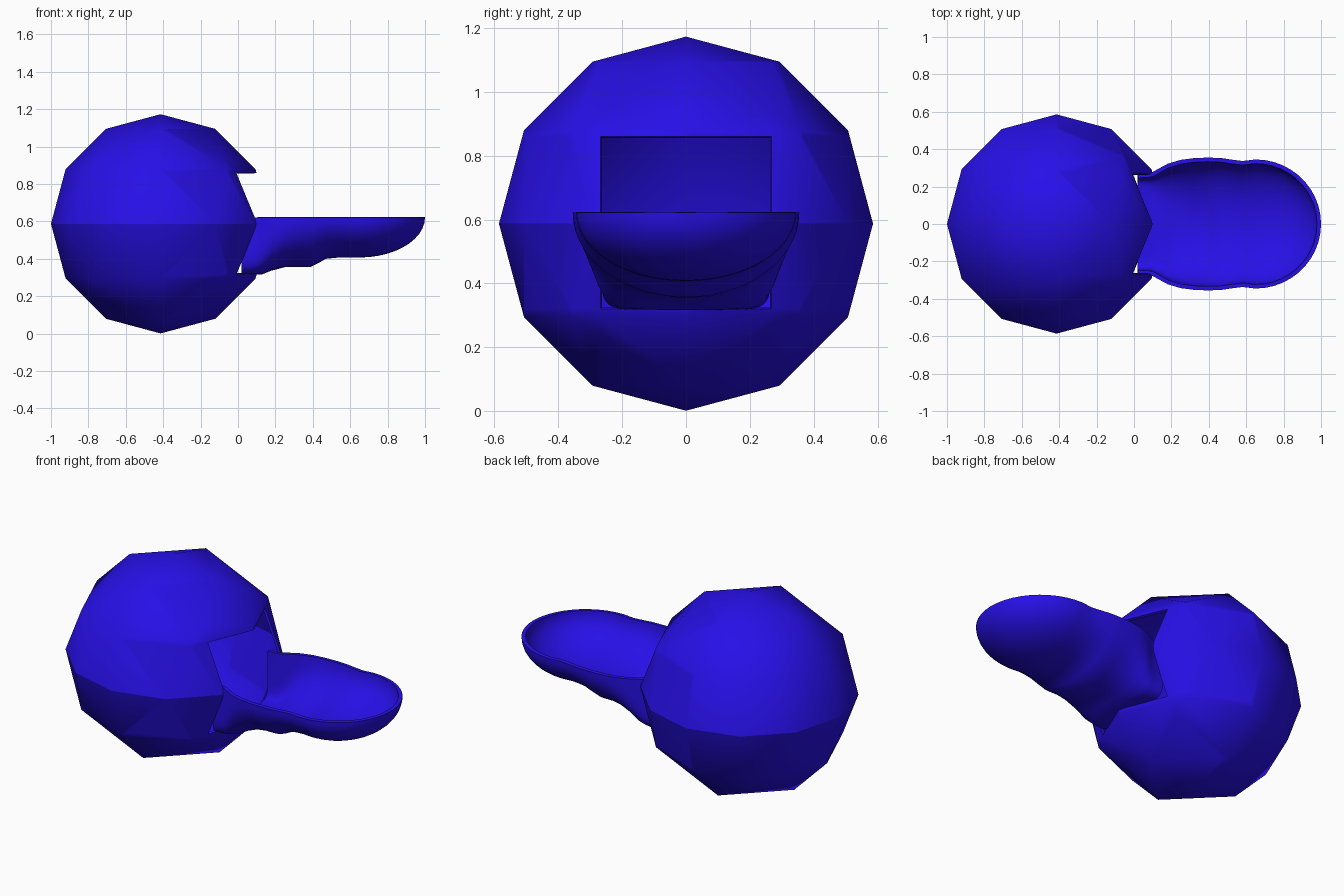
import bpy, bmesh, math
from mathutils import Vector

cube = bpy.data.objects.get("Cube")
if cube:
    bpy.data.objects.remove(cube, do_unlink=True)

blue = bpy.data.materials.new("deep_blue")
blue.use_nodes = True
colour = (0.02, 0.005, 0.80, 1)
blue.diffuse_color = colour
blue.node_tree.nodes["Principled BSDF"].inputs["Base Color"].default_value = colour

RADIUS = 0.586
CENTRE = Vector((-0.414, 0, 0.587))
RIM = 0.622


def make_object(name, bm, thickness, angle):
    """Turn a bmesh into a smooth object with wall thickness."""
    mesh = bpy.data.meshes.new(name)
    bm.to_mesh(mesh)
    bm.free()
    mesh.materials.append(blue)
    obj = bpy.data.objects.new(name, mesh)
    bpy.context.collection.objects.link(obj)
    shell = obj.modifiers.new("wall", "SOLIDIFY")
    shell.thickness = thickness
    shell.offset = -1
    bpy.ops.object.select_all(action="DESELECT")
    obj.select_set(True)
    bpy.context.view_layer.objects.active = obj
    bpy.ops.object.modifier_apply(modifier="wall")
    bpy.ops.object.shade_smooth_by_angle(angle=math.radians(angle))
    return obj


# Hollow ball: rings of 1, 4, 8 and 12 points from each pole to the equator
bm = bmesh.new()
for ring in range(4):
    tilt = math.radians(30 * ring)
    count = max(1, 4 * ring)
    for side in ((1,) if ring == 3 else (1, -1)):
        for i in range(count):
            a = math.tau * i / count
            p = Vector((math.sin(tilt) * math.cos(a), math.sin(tilt) * math.sin(a),
                        side * math.cos(tilt)))
            bm.verts.new(CENTRE + RADIUS * p)
bmesh.ops.convex_hull(bm, input=bm.verts)
bmesh.ops.recalc_face_normals(bm, faces=bm.faces)

# Rectangular mouth on the +x side
HALF, LOW, HIGH = 0.268, 0.32, 0.86
for point, normal in (((0, HALF, 0), (0, 1, 0)), ((0, -HALF, 0), (0, 1, 0)),
                      ((0, 0, LOW), (0, 0, 1)), ((0, 0, HIGH), (0, 0, 1))):
    faces = [f for f in bm.faces if f.calc_center_median().x > CENTRE.x + 0.1]
    geom = set(faces)
    for f in faces:
        geom.update(f.edges)
        geom.update(f.verts)
    bmesh.ops.bisect_plane(bm, geom=list(geom), plane_co=point, plane_no=normal)
mouth = []
for f in bm.faces:
    c = f.calc_center_median()
    if c.x > CENTRE.x + 0.1 and abs(c.y) < HALF and LOW < c.z < HIGH:
        mouth.append(f)
bmesh.ops.delete(bm, geom=mouth, context="FACES")
ball = make_object("hollow_ball", bm, 0.014, 60)

# Soft crease around the ball's equator
for e in ball.data.edges:
    if all(abs(ball.data.vertices[v].co.z - CENTRE.z) < 0.001 for v in e.vertices):
        e.use_edge_sharp = True

# Scoop: cross-sections of x, half width, depth and squareness
sections = [(0.02, 0.268, 0.305, 9), (0.09, 0.272, 0.305, 7), (0.13, 0.295, 0.305, 4.5),
            (0.18, 0.322, 0.285, 3), (0.25, 0.343, 0.267, 2.3), (0.32, 0.352, 0.267, 2),
            (0.39, 0.355, 0.265, 2), (0.43, 0.354, 0.245, 2), (0.47, 0.352, 0.222, 2),
            (0.53, 0.343, 0.216, 2), (0.58, 0.337, 0.215, 2), (0.65, 0.345, 0.215, 2)]
for step in range(1, 12):
    a = math.radians(90) * step / 11
    s = max(math.cos(a), 0)
    sections.append((0.65 + 0.35 * math.sin(a), 0.345 * s, 0.215 * s, 2))

bm = bmesh.new()
STEPS = 28
rows = []
for x, width, depth, power in sections:
    row = []
    for i in range(STEPS + 1):
        a = math.pi * i / STEPS
        c, s = math.cos(a), max(math.sin(a), 0)
        y = math.copysign(abs(c) ** (2 / power), c) * width
        row.append(bm.verts.new((x, y, RIM - depth * s ** (2 / power))))
    rows.append(row)
for r0, r1 in zip(rows, rows[1:]):
    for i in range(STEPS):
        bm.faces.new((r0[i], r0[i + 1], r1[i + 1], r1[i]))
bmesh.ops.remove_doubles(bm, verts=bm.verts, dist=0.0005)
bmesh.ops.recalc_face_normals(bm, faces=bm.faces)
# Make the outside of the bowl face away from its middle
bm.faces.ensure_lookup_table()
lowest = min(bm.faces, key=lambda f: f.calc_center_median().z)
if lowest.normal.z > 0:
    bmesh.ops.reverse_faces(bm, faces=bm.faces)
make_object("scoop", bm, 0.022, 50)
